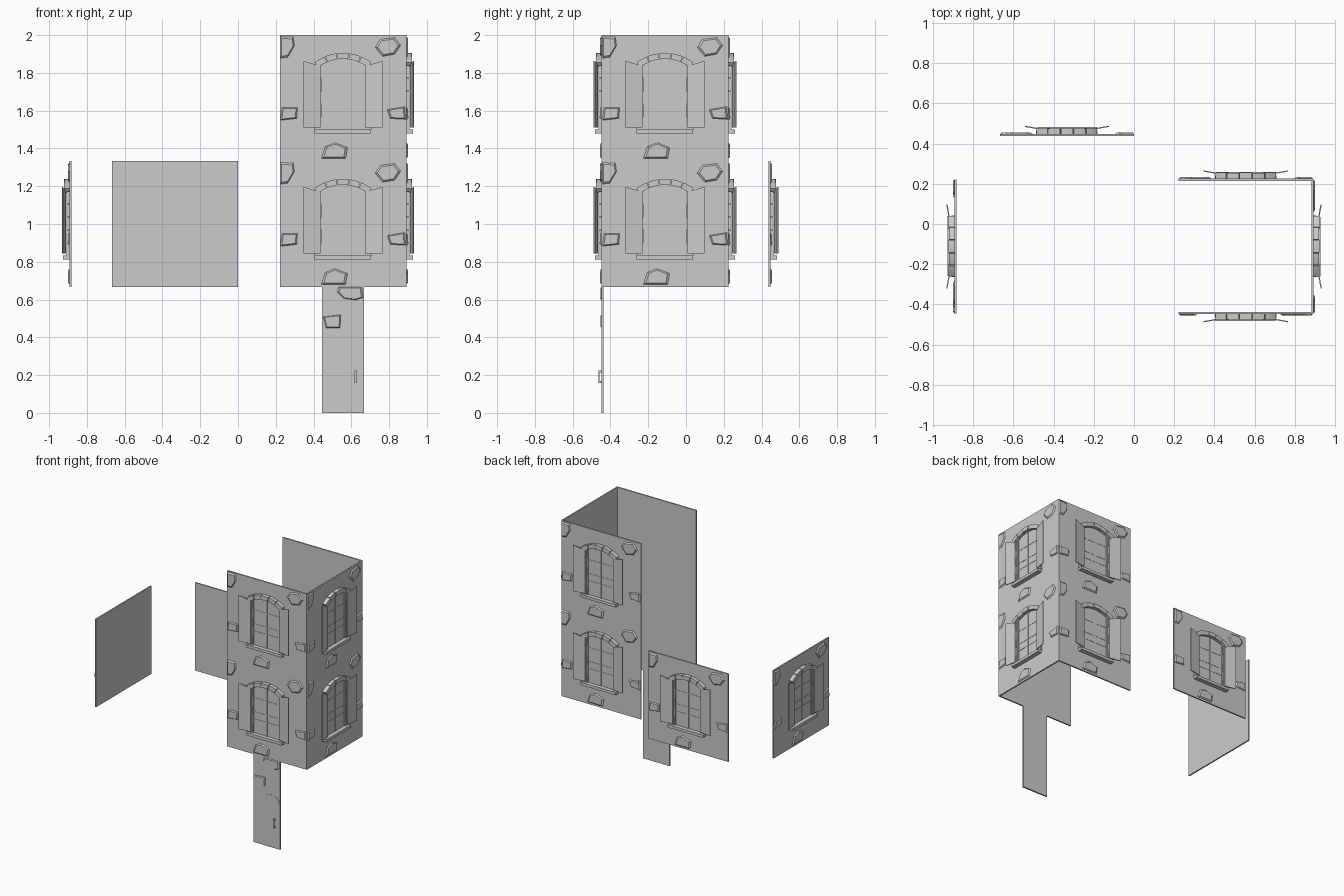
import bpy, bmesh, math
from mathutils import Matrix, Vector

if "Cube" in bpy.data.objects:
    bpy.data.objects.remove(bpy.data.objects["Cube"])

M = 2 / 9  # layout module
grey = bpy.data.materials.new("plaster_grey")
grey.diffuse_color = (0.6, 0.6, 0.6, 1)
grey.use_nodes = True
grey.node_tree.nodes["Principled BSDF"].inputs["Base Color"].default_value = grey.diffuse_color


def prism(bm, pts, d0, d1, shrink=1.0):
    """Extrude a (u, v) outline outwards from depth d0 to d1 (outside is -y)."""
    cu = sum(p[0] for p in pts) / len(pts)
    cv = sum(p[1] for p in pts) / len(pts)
    low = [bm.verts.new((u, -d0, v)) for u, v in pts]
    top = [bm.verts.new((cu + (u - cu) * shrink, -d1, cv + (v - cv) * shrink)) for u, v in pts]
    bm.faces.new(low)
    bm.faces.new(top[::-1])
    for i in range(len(pts)):
        j = (i + 1) % len(pts)
        bm.faces.new((low[i], low[j], top[j], top[i]))


def box(bm, u0, u1, v0, v1, d0, d1):
    prism(bm, [(u0, v0), (u1, v0), (u1, v1), (u0, v1)], d0, d1)


def arc(r, cv, a0, a1, n):
    return [(r * math.sin(a0 + (a1 - a0) * i / n), cv + r * math.cos(a0 + (a1 - a0) * i / n))
            for i in range(n + 1)]


def finish(bm, name):
    bmesh.ops.recalc_face_normals(bm, faces=bm.faces)
    me = bpy.data.meshes.new(name)
    bm.to_mesh(me)
    bm.free()
    me.materials.append(grey)
    return me


def place(me, name, loc, angle=0):
    ob = bpy.data.objects.new(name, me)
    ob.matrix_world = Matrix.Translation(loc) @ Matrix.Rotation(math.radians(angle), 4, 'Z')
    bpy.context.collection.objects.link(ob)


parts = {}

# plain wall plate
bm = bmesh.new()
box(bm, -1.5 * M, 1.5 * M, 0, 3 * M, -0.008, 0.003)
parts["wall_plate"] = finish(bm, "wall_plate")

# exposed stones with chamfered edges
bm = bmesh.new()
for outline in (
    [(-.333, .66), (-.262, .657), (-.256, .61), (-.293, .548), (-.333, .543)],
    [(.169, .602), (.196, .645), (.275, .655), (.307, .613), (.275, .565), (.21, .553)],
    [(-.323, .284), (-.24, .284), (-.243, .225), (-.333, .215)],
    [(.233, .273), (.328, .289), (.333, .22), (.25, .225)],
    [(-.116, .013), (-.095, .077), (-.042, .098), (.026, .072), (.016, .013)],
):
    prism(bm, outline, 0.002, 0.011, 0.8)
parts["wall_stones"] = finish(bm, "wall_stones")

# window pane, frame and glazing bars
R, CV = 0.2204, 0.3196
A = math.asin(.116 / R)
bm = bmesh.new()
prism(bm, [(-.116, .165), (.116, .165)] + arc(R, CV, A, -A, 10), 0.002, 0.006)
for s in (-1, 1):
    box(bm, *sorted((s * .116, s * .104)), .165, .505, 0.003, 0.013)
box(bm, -.006, .006, .165, .538, 0.003, 0.010)
for v in (.27, .325, .43):
    box(bm, -.104, .104, v - .003, v + .003, 0.003, 0.008)
parts["window_frame"] = finish(bm, "window_frame")

# stone surround: jamb blocks and arch blocks
bm = bmesh.new()
for s in (-1, 1):
    for i in range(5):
        v0 = .167 + i * .068
        box(bm, *sorted((s * .153, s * (.118 if i % 2 else .113))), v0, v0 + .066, 0.002, 0.019)
B = math.radians(37)
for i in range(5):
    a0 = -B + 2 * B * i / 5 + .008
    a1 = -B + 2 * B * (i + 1) / 5 - .008
    prism(bm, arc(.2524, CV, a0, a1, 3) + arc(R, CV, a1, a0, 3), 0.002, 0.03 if i % 2 else 0.033)
parts["window_surround"] = finish(bm, "window_surround")

# window sill
bm = bmesh.new()
box(bm, -.150, .147, .146, .167, 0.002, 0.037)
parts["window_sill"] = finish(bm, "window_sill")

# pair of half-open shutters, tops following the arch
bm = bmesh.new()
for s in (-1, 1):
    vs = []
    for u, d, top in ((.118, .022, .503), (.209, .038, .53)):
        for v in (.178, top):
            for off in (0, .006):
                vs.append(bm.verts.new((s * u, -(d + off), v)))
    for f in ((0, 1, 3, 2), (4, 5, 7, 6), (0, 1, 5, 4), (2, 3, 7, 6), (0, 2, 6, 4), (1, 3, 7, 5)):
        bm.faces.new([vs[i] for i in f])
parts["shutters"] = finish(bm, "shutters")

# wall panels: tower of three sides and two storeys, plus two free panels
panels = [("left", (-4 * M, -.5 * M, 3 * M), -90), ("rear", (-1.5 * M, 2 * M, 3 * M), 180)]
for level, z in (("lower", 3 * M), ("upper", 6 * M)):
    panels += [(level + "_front", (2.5 * M, -2 * M, z), 0),
               (level + "_right", (4 * M, -.5 * M, z), 90),
               (level + "_back", (2.5 * M, 1 * M, z), 180)]
for side, loc, angle in panels:
    for name, me in parts.items():
        place(me, side + "_" + name, Vector(loc), angle)

# narrow door panel below the tower front
door_at = Vector((2.5 * M, -2 * M, 0))
bm = bmesh.new()
box(bm, -.5 * M, .5 * M, 0, 3 * M, -0.008, 0.002)
place(finish(bm, "door_wall"), "door_wall", door_at)

bm = bmesh.new()
prism(bm, [(-.025, .667), (.1, .667), (.108, .61), (.07, .597), (.005, .605), (-.03, .64)], 0.001, 0.009, 0.85)
prism(bm, [(-.105, .51), (-.01, .52), (-.015, .45), (-.09, .45)], 0.001, 0.009, 0.85)
place(finish(bm, "door_stones"), "door_stones", door_at)

# door leaf with arched top
bm = bmesh.new()
arch = [(.035 + .075 * math.cos(math.pi * i / 10), .335 + .065 * math.sin(math.pi * i / 10)) for i in range(11)]
prism(bm, [(-.04, 0), (.11, 0)] + arch, 0.001, 0.004)
place(finish(bm, "door_leaf"), "door_leaf", door_at)

# door handle: grip on two stubs
bm = bmesh.new()
box(bm, .062, .074, .158, .225, 0.014, 0.019)
box(bm, .062, .074, .158, .168, 0.003, 0.014)
box(bm, .062, .074, .215, .225, 0.003, 0.014)
place(finish(bm, "door_handle"), "door_handle", door_at)
